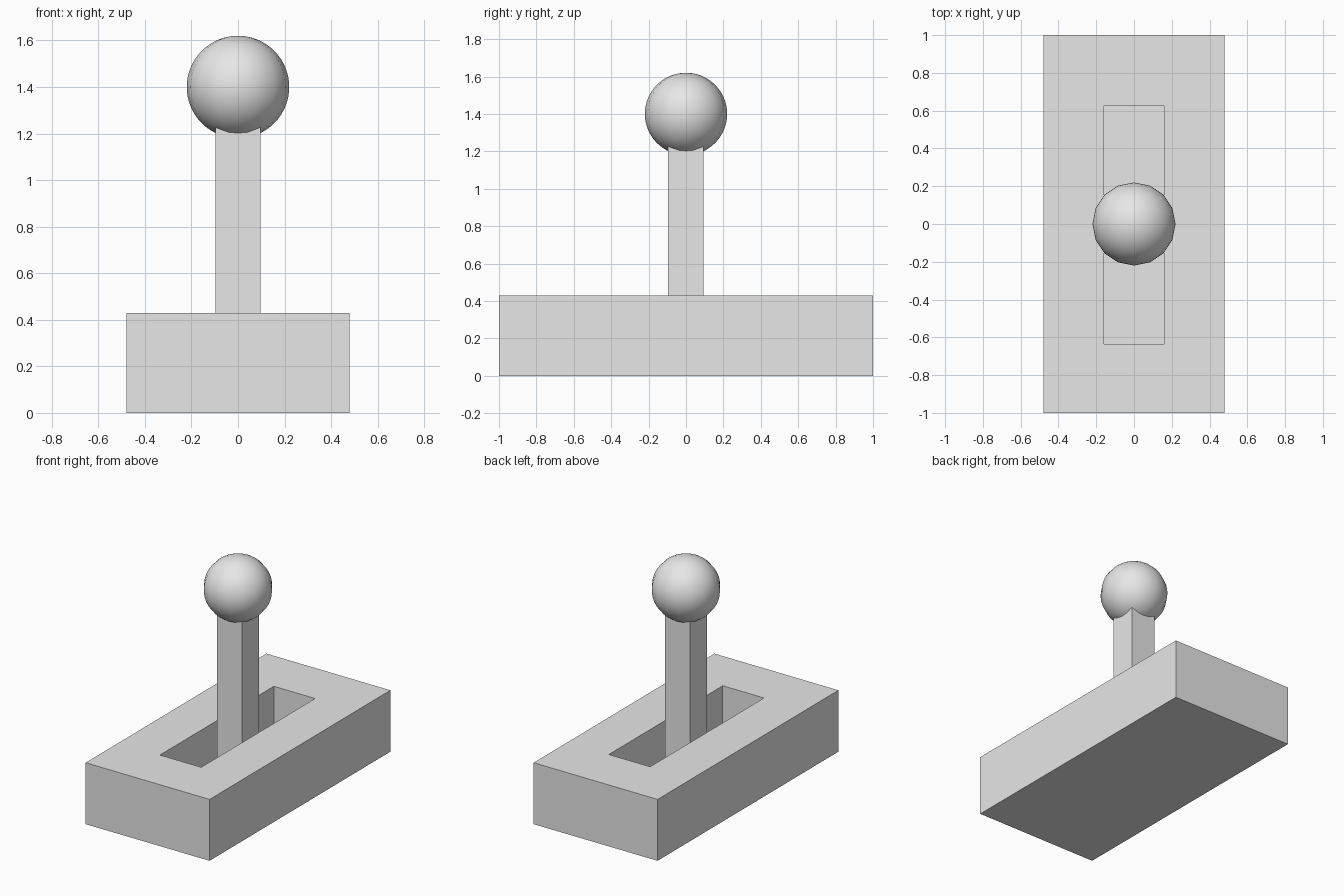
import bpy
import bmesh
from mathutils import Matrix, Vector

default_cube = bpy.data.objects.get("Cube")
if default_cube:
    bpy.data.objects.remove(default_cube, do_unlink=True)

# Single plain grey material
GREY = (0.8, 0.8, 0.8, 1.0)
grey = bpy.data.materials.new("light grey")
grey.use_nodes = True
grey.diffuse_color = GREY
grey.node_tree.nodes["Principled BSDF"].inputs["Base Color"].default_value = GREY


def add_object(name, bm):
    """Turn a bmesh into a named grey object."""
    mesh = bpy.data.meshes.new(name)
    bm.to_mesh(mesh)
    bm.free()
    mesh.materials.append(grey)
    obj = bpy.data.objects.new(name, mesh)
    bpy.context.collection.objects.link(obj)
    return obj


def box(low, high):
    """Return a bmesh box spanning two opposite corners."""
    low, high = Vector(low), Vector(high)
    bm = bmesh.new()
    place = Matrix.Translation((low + high) / 2) @ Matrix.Diagonal((high - low).to_4d())
    bmesh.ops.create_cube(bm, size=1, matrix=place)
    return bm


BASE_TOP = 0.43
SLOT_FLOOR = 0.07
SLOT_X = 0.16
SLOT_Y = (-0.635, 0.625)

# Base block with a long rectangular slot sunk into its top
bm = box((-0.48, -1, 0), (0.48, 1, BASE_TOP))
bm.normal_update()
top = max(bm.faces, key=lambda f: f.normal.z)
bmesh.ops.inset_individual(bm, faces=[top], thickness=0.2)
for v in top.verts:
    v.co.x = SLOT_X if v.co.x > 0 else -SLOT_X
    v.co.y = SLOT_Y[1] if v.co.y > 0 else SLOT_Y[0]
floor = bmesh.ops.extrude_discrete_faces(bm, faces=[top])["faces"][0]
for v in floor.verts:
    v.co.z = SLOT_FLOOR
bmesh.ops.recalc_face_normals(bm, faces=bm.faces)
add_object("slotted_base", bm)

# Square lever standing on the slot floor
add_object("lever_shaft", box((-0.096, -0.095, SLOT_FLOOR), (0.096, 0.094, 1.3)))

# Round knob on top of the lever
bm = bmesh.new()
bmesh.ops.create_uvsphere(bm, u_segments=16, v_segments=32, radius=0.22,
                          matrix=Matrix.Translation((0, 0, 1.4)))
for f in bm.faces:
    f.smooth = True
add_object("lever_knob", bm)
